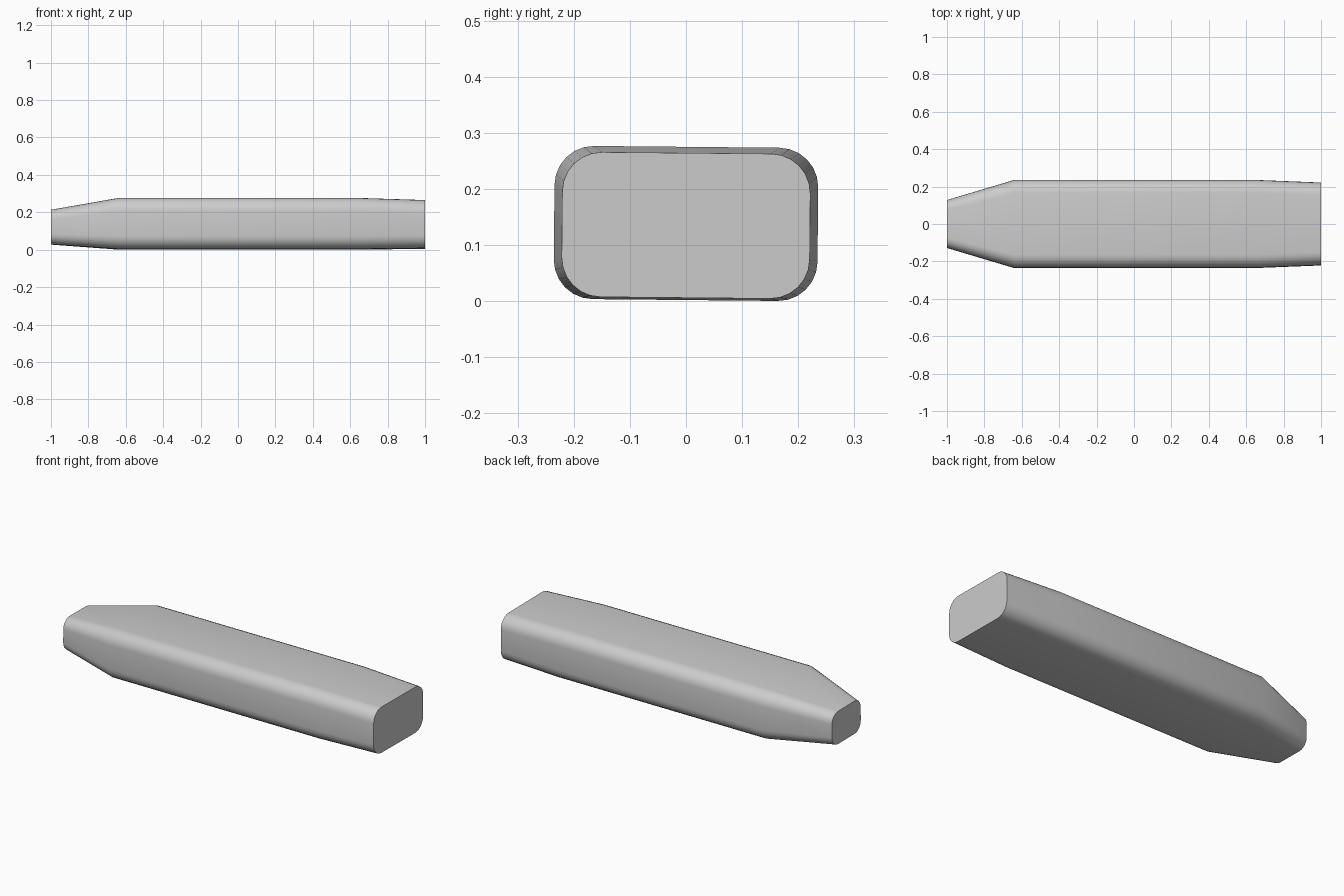
import bpy, bmesh, math

cube = bpy.data.objects.get("Cube")
if cube:
    bpy.data.objects.remove(cube, do_unlink=True)

# Plain grey material
grey = bpy.data.materials.new("light grey")
grey.use_nodes = True
colour = (0.6, 0.6, 0.6, 1)
grey.diffuse_color = colour
grey.node_tree.nodes["Principled BSDF"].inputs["Base Color"].default_value = colour

TILT = math.radians(-0.55)
STEPS = 6


def rounded_section(bm, x, half_width, low, high, radius):
    """Ring of vertices around a rounded rectangle, slightly rolled about x."""
    mid, half_height = (low + high) / 2, (high - low) / 2
    ring = []
    for corner, (sy, sz) in enumerate(((1, 1), (-1, 1), (-1, -1), (1, -1))):
        for i in range(STEPS + 1):
            a = (corner + i / STEPS) * math.pi / 2
            y = sy * (half_width - radius) + radius * math.cos(a)
            z = sz * (half_height - radius) + radius * math.sin(a)
            ring.append(bm.verts.new((
                x,
                y * math.cos(TILT) - z * math.sin(TILT),
                mid + y * math.sin(TILT) + z * math.cos(TILT))))
    return ring


# Tapered bar: x, half width, bottom, top, corner radius
sections = (
    (-1.0, 0.128, 0.028, 0.213, 0.055),
    (-0.64, 0.235, 0.002, 0.275, 0.07),
    (0.65, 0.235, 0.002, 0.275, 0.07),
    (1.0, 0.221, 0.006, 0.264, 0.07),
)
bm = bmesh.new()
rings = [rounded_section(bm, *s) for s in sections]
for a, b in zip(rings, rings[1:]):
    for i in range(len(a)):
        j = (i + 1) % len(a)
        bm.faces.new((a[i], a[j], b[j], b[i]))
bm.faces.new(rings[0])
bm.faces.new(rings[-1])
bmesh.ops.recalc_face_normals(bm, faces=bm.faces)

mesh = bpy.data.meshes.new("tapered_bar")
bm.to_mesh(mesh)
bm.free()
mesh.materials.append(grey)
bar = bpy.data.objects.new("tapered_bar", mesh)
bpy.context.collection.objects.link(bar)

# Smooth sides with crisp end caps
bpy.ops.object.select_all(action="DESELECT")
bar.select_set(True)
bpy.context.view_layer.objects.active = bar
bpy.ops.object.shade_smooth_by_angle(angle=math.radians(30))
